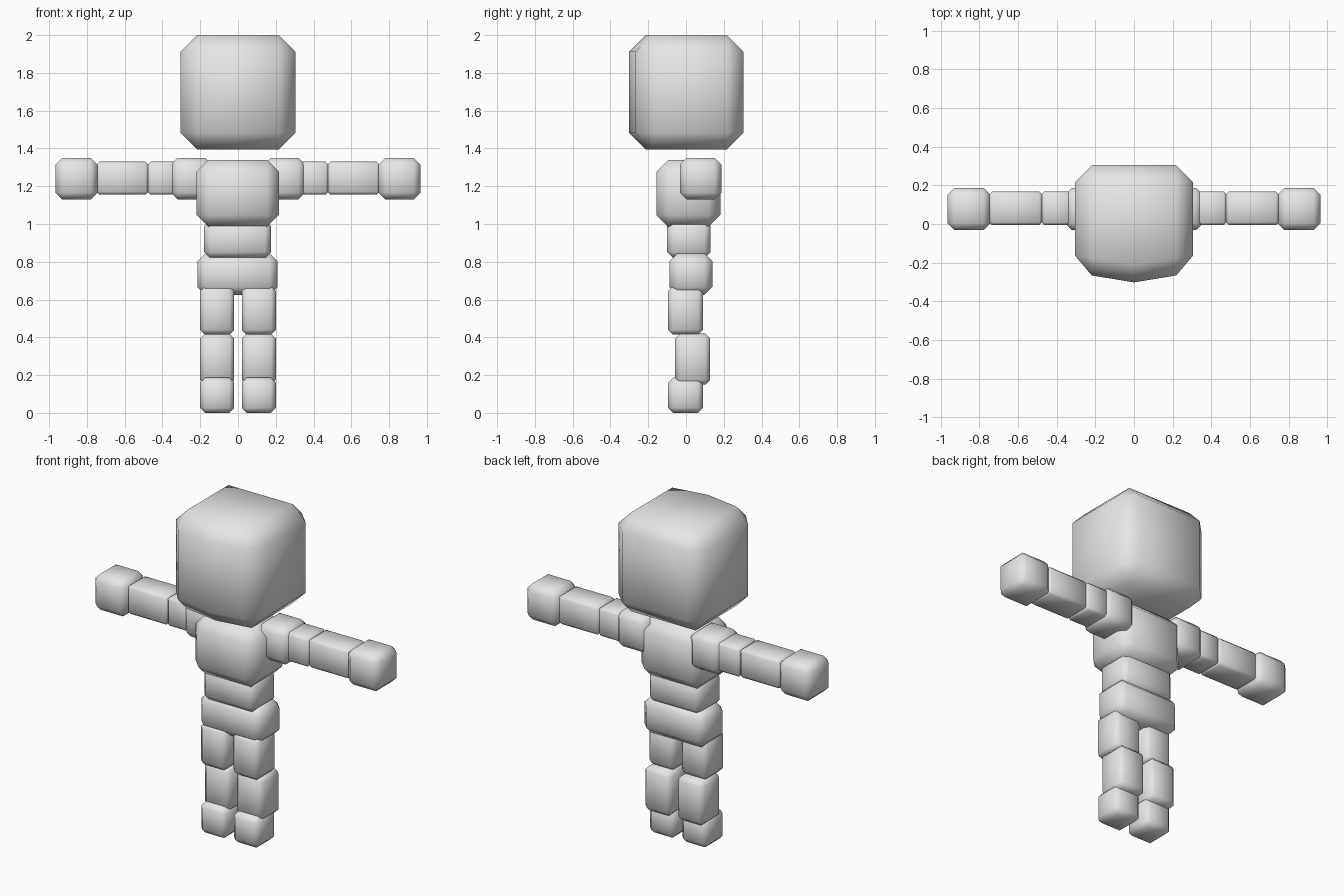
import bpy
import bmesh

cube = bpy.data.objects.get("Cube")
if cube:
    bpy.data.objects.remove(cube, do_unlink=True)

# Single matte grey for the whole figure
grey = bpy.data.materials.new("light grey")
grey.use_nodes = True
grey.diffuse_color = (0.8, 0.8, 0.8, 1)
grey.node_tree.nodes["Principled BSDF"].inputs["Base Color"].default_value = (0.8, 0.8, 0.8, 1)


def chamfered_prism(name, outline, z0, z1, width):
    """Extrude a plan outline upward, then chamfer its sharp edges."""
    bm = bmesh.new()
    base = bm.faces.new([bm.verts.new((x, y, z0)) for x, y in outline])
    top = bmesh.ops.extrude_face_region(bm, geom=[base])["geom"]
    for v in top:
        if isinstance(v, bmesh.types.BMVert):
            v.co.z = z1
    bmesh.ops.recalc_face_normals(bm, faces=bm.faces)
    sharp = [e for e in bm.edges if e.calc_face_angle(0) > 0.7]
    bmesh.ops.bevel(bm, geom=sharp, offset=width, offset_type='OFFSET',
                    segments=1, affect='EDGES', clamp_overlap=True)
    for f in bm.faces:
        f.smooth = True
    mesh = bpy.data.meshes.new(name)
    bm.to_mesh(mesh)
    bm.free()
    mesh.materials.append(grey)
    obj = bpy.data.objects.new(name, mesh)
    bpy.context.collection.objects.link(obj)
    return obj


def block(name, x, y, z, width):
    """Chamfered box from its ranges on each axis."""
    outline = [(x[0], y[0]), (x[1], y[0]), (x[1], y[1]), (x[0], y[1])]
    return chamfered_prism(name, outline, z[0], z[1], width)


def pair(name, x, y, z, width):
    """Matching blocks on both sides of the body."""
    block("left_" + name, x, y, z, width)
    block("right_" + name, (-x[1], -x[0]), y, z, width)


# Head, with a shallow ridge down the face
face = [(-0.305, -0.252), (0, -0.302), (0.305, -0.252), (0.305, 0.305), (-0.305, 0.305)]
chamfered_prism("head", face, 1.395, 2.0, 0.088)

# Trunk
block("chest", (-0.22, 0.216), (-0.157, 0.182), (0.985, 1.34), 0.063)
block("belly", (-0.18, 0.175), (-0.1, 0.13), (0.82, 1.02), 0.032)
block("hips", (-0.215, 0.21), (-0.088, 0.14), (0.625, 0.845), 0.042)

# Legs
leg_x = (0.02, 0.2)
pair("thigh", leg_x, (-0.095, 0.09), (0.415, 0.67), 0.025)
pair("shin", leg_x, (-0.057, 0.128), (0.15, 0.42), 0.025)
pair("foot", leg_x, (-0.095, 0.09), (0, 0.187), 0.027)

# Arms
fist_y, fist_z = (-0.032, 0.187), (1.13, 1.35)
arm_y, arm_z = (-0.006, 0.168), (1.155, 1.33)
pair("shoulder", (0.14, 0.355), fist_y, fist_z, 0.035)
pair("upper_arm", (0.32, 0.478), arm_y, arm_z, 0.014)
pair("forearm", (0.474, 0.75), arm_y, arm_z, 0.016)
pair("hand", (0.744, 0.965), fist_y, fist_z, 0.035)
